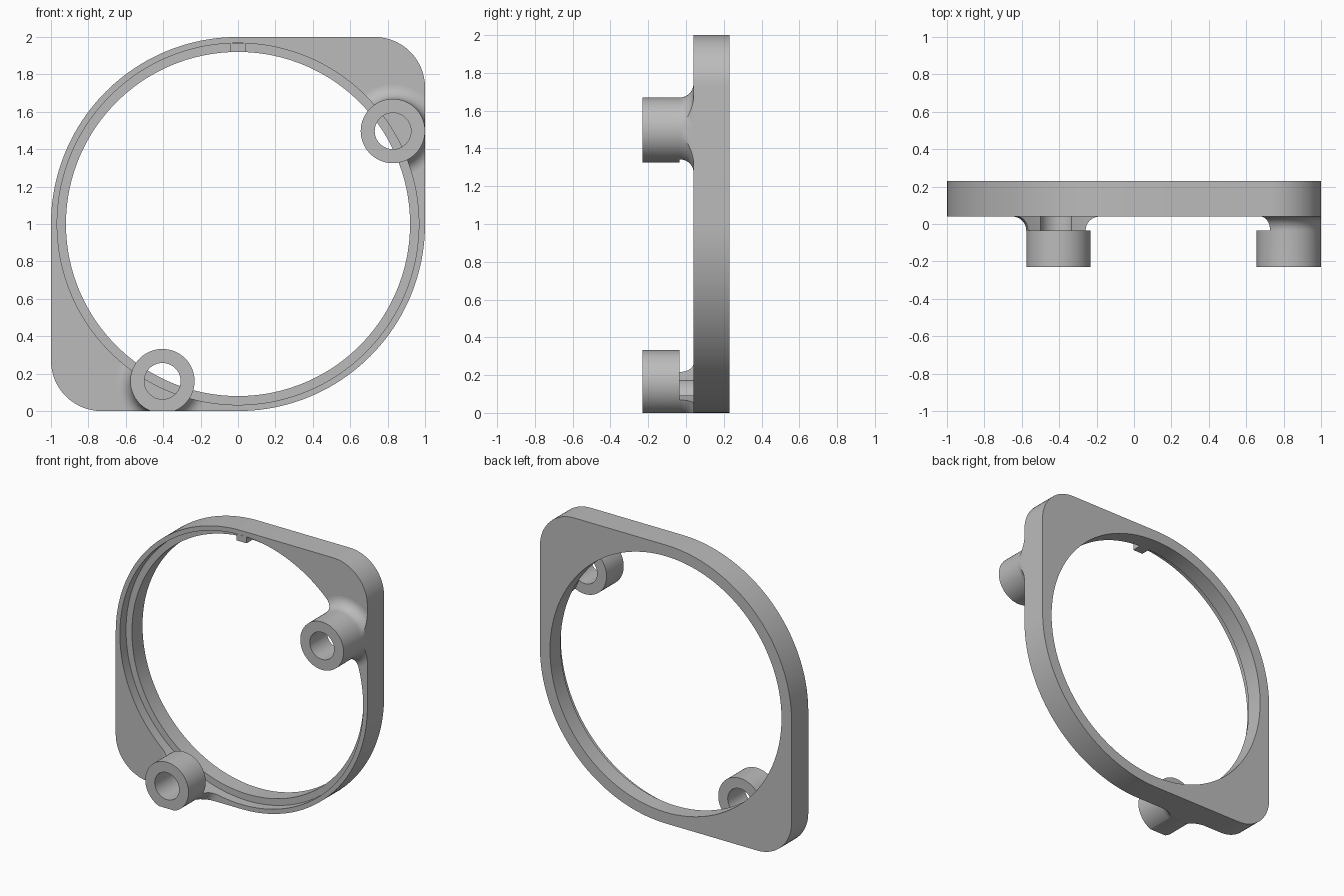
import bpy
import bmesh
from math import sin, cos, pi, radians

cube = bpy.data.objects.get("Cube")
if cube:
    bpy.data.objects.remove(cube, do_unlink=True)

FRONT, BACK = 0.04, 0.23        # frame depth range in y
BORE, RECESS = 0.92, 0.967      # inner radii
BOSS_FRONT, BOSS_BACK = -0.23, -0.035
CORNER = 0.27

grey = bpy.data.materials.new("light grey")
grey.use_nodes = True
colour = (0.5, 0.5, 0.5, 1)
grey.diffuse_color = colour
grey.node_tree.nodes["Principled BSDF"].inputs["Base Color"].default_value = colour


def finish(name, bm):
    """Turn a bmesh into a grey object."""
    bmesh.ops.recalc_face_normals(bm, faces=bm.faces)
    mesh = bpy.data.meshes.new(name)
    bm.to_mesh(mesh)
    bm.free()
    mesh.materials.append(grey)
    obj = bpy.data.objects.new(name, mesh)
    bpy.context.collection.objects.link(obj)
    return obj


def prism(name, points, y0, y1):
    """Extrude an (x, z) outline along y."""
    bm = bmesh.new()
    face = bm.faces.new([bm.verts.new((x, y0, z)) for x, z in points])
    extruded = bmesh.ops.extrude_face_region(bm, geom=[face])["geom"]
    verts = [v for v in extruded if isinstance(v, bmesh.types.BMVert)]
    bmesh.ops.translate(bm, verts=verts, vec=(0, y1 - y0, 0))
    return finish(name, bm)


def arc(cx, cz, r, start, end, steps):
    angles = [radians(start + (end - start) * i / steps) for i in range(steps + 1)]
    return [(cx + r * cos(a), cz + r * sin(a)) for a in angles]


def disc(name, r, y0, y1):
    return prism(name, arc(0, 1, r, 0, 360, 144)[:-1], y0, y1)


def lathe(name, cx, cz, profile, steps=64):
    """Revolve a closed (radius, y) profile about a y-parallel axis."""
    bm = bmesh.new()
    rings = []
    for i in range(steps):
        a = 2 * pi * i / steps
        rings.append([bm.verts.new((cx + r * cos(a), y, cz + r * sin(a)))
                      for r, y in profile])
    n = len(profile)
    for i in range(steps):
        a, b = rings[i], rings[(i + 1) % steps]
        for j in range(n):
            k = (j + 1) % n
            bm.faces.new((a[j], a[k], b[k], b[j]))
    return finish(name, bm)


def boolean(obj, cutter, operation):
    """Apply a boolean and remove its helper."""
    cutter.hide_render = True
    bpy.context.view_layer.objects.active = obj
    mod = obj.modifiers.new("cut", "BOOLEAN")
    mod.operation = operation
    mod.solver = "EXACT"
    mod.object = cutter
    bpy.ops.object.modifier_apply(modifier=mod.name)
    bpy.data.objects.remove(cutter, do_unlink=True)


def smooth(obj):
    bpy.ops.object.select_all(action="DESELECT")
    obj.select_set(True)
    bpy.context.view_layer.objects.active = obj
    bpy.ops.object.shade_smooth_by_angle(angle=radians(30))


# Outline: two large quarter rounds and two small rounded corners
far = 1 - CORNER
outline = (arc(far, 1 + far, CORNER, 0, 90, 16) + arc(0, 1, 1, 90, 180, 40)
           + arc(-far, 1 - far, CORNER, 180, 270, 16) + arc(0, 1, 1, 270, 360, 40))

# Frame with stepped bore
frame = prism("frame", outline, FRONT, BACK)
boolean(frame, disc("bore_cutter", BORE, -0.5, 0.5), "DIFFERENCE")
boolean(frame, disc("recess_cutter", RECESS, -0.5, FRONT + 0.07), "DIFFERENCE")
smooth(frame)

# Locating tab in the recess at the top
prism("locating_tab", [(-0.04, 1.92), (0.04, 1.92), (0.04, 1.966), (-0.04, 1.966)],
      FRONT, FRONT + 0.07)

# Hollow bosses with flared necks, trimmed by the outline and the recess
flare = FRONT - BOSS_BACK
profile = [(0.097, FRONT), (0.097, BOSS_FRONT), (0.172, BOSS_FRONT)]
for i in range(11):
    a = radians(9 * i)
    profile.append((0.172 + flare * (1 - cos(a)), BOSS_BACK + flare * sin(a)))

for name, x, z in (("upper_boss", 0.828, 1.497), ("lower_boss", -0.404, 0.16)):
    boss = lathe(name, x, z, profile)
    boolean(boss, prism("outline_cutter", outline, -0.5, 0.5), "INTERSECT")
    boolean(boss, disc("neck_cutter", RECESS, BOSS_BACK, 0.5), "DIFFERENCE")
    smooth(boss)
